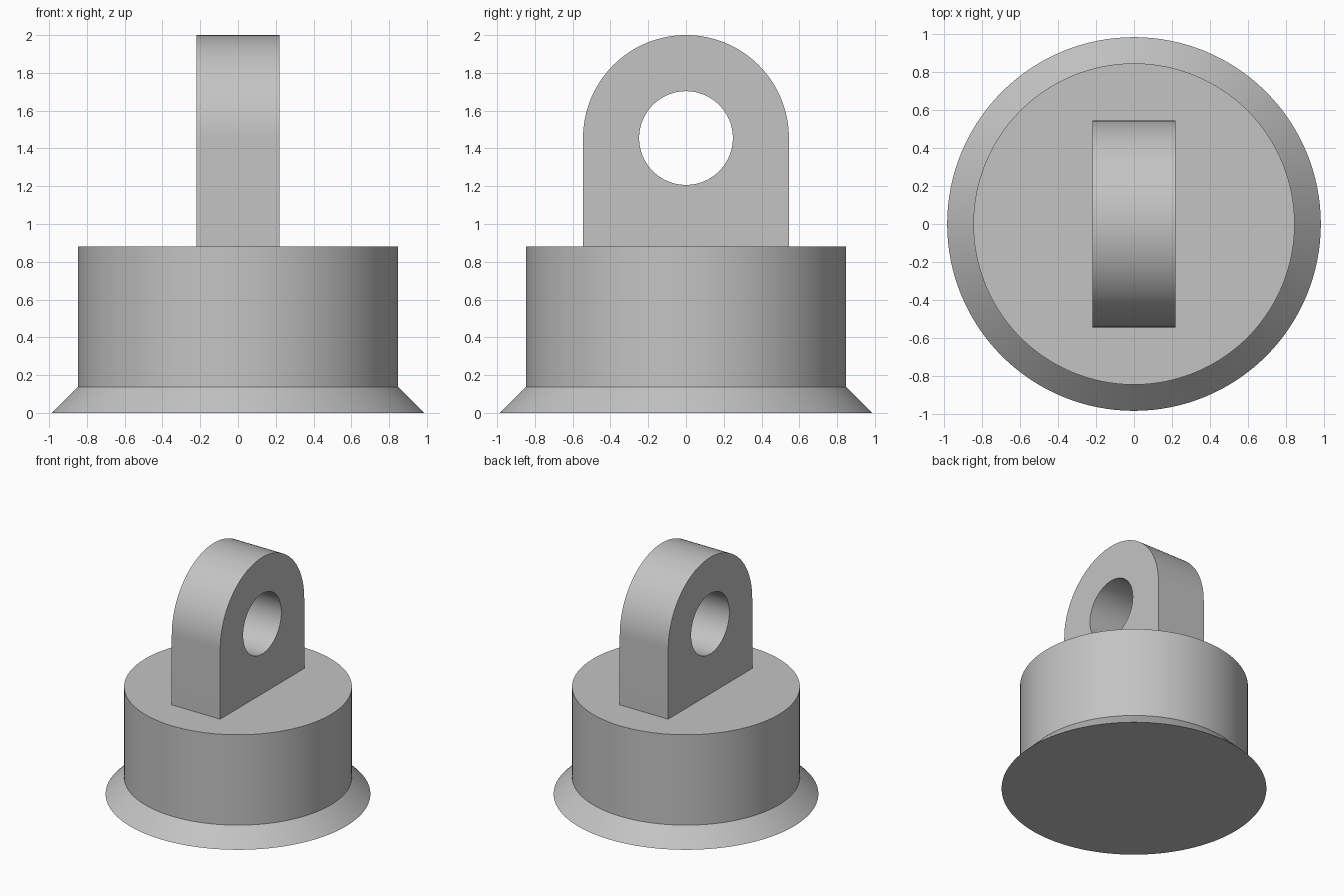
import bpy, bmesh
from math import pi, sin, cos, radians
from mathutils import Matrix

cube = bpy.data.objects.get("Cube")
if cube:
    bpy.data.objects.remove(cube, do_unlink=True)

SEGMENTS = 128
EYE_Z = 1.455       # centre of the eye and of the rounded top
LUG_RADIUS = 0.545
LUG_WIDTH = 0.44
BODY_TOP = 0.88

grey = bpy.data.materials.new("plain grey")
grey.use_nodes = True
grey.diffuse_color = (0.55, 0.55, 0.55, 1)
grey.node_tree.nodes["Principled BSDF"].inputs["Base Color"].default_value = (0.55, 0.55, 0.55, 1)


def add_object(name, bm):
    bmesh.ops.recalc_face_normals(bm, faces=bm.faces)
    mesh = bpy.data.meshes.new(name)
    bm.to_mesh(mesh)
    bm.free()
    mesh.materials.append(grey)
    obj = bpy.data.objects.new(name, mesh)
    bpy.context.collection.objects.link(obj)
    return obj


def select_only(obj):
    bpy.ops.object.select_all(action='DESELECT')
    obj.select_set(True)
    bpy.context.view_layer.objects.active = obj


# Round body with a flared foot, turned from one profile
bm = bmesh.new()
rings = []
for radius, z in [(0.985, 0), (0.847, 0.138), (0.847, BODY_TOP)]:
    rings.append([bm.verts.new((radius * cos(2 * pi * i / SEGMENTS),
                                radius * sin(2 * pi * i / SEGMENTS), z))
                  for i in range(SEGMENTS)])
for low, high in zip(rings, rings[1:]):
    for i in range(SEGMENTS):
        j = (i + 1) % SEGMENTS
        bm.faces.new((low[i], low[j], high[j], high[i]))
bm.faces.new(rings[0][::-1])
bm.faces.new(rings[-1])
body = add_object("flared_body", bm)

# Upright lug: arched outline extruded across x
bm = bmesh.new()
steps = SEGMENTS // 2
outline = [(LUG_RADIUS * cos(pi * i / steps), EYE_Z + LUG_RADIUS * sin(pi * i / steps))
           for i in range(steps + 1)]
outline += [(-LUG_RADIUS, BODY_TOP - 0.01), (LUG_RADIUS, BODY_TOP - 0.01)]
side = bm.faces.new([bm.verts.new((-LUG_WIDTH / 2, y, z)) for y, z in outline])
extruded = bmesh.ops.extrude_face_region(bm, geom=[side], use_keep_orig=True)
bmesh.ops.translate(bm, vec=(LUG_WIDTH, 0, 0),
                    verts=[v for v in extruded["geom"] if isinstance(v, bmesh.types.BMVert)])
lug = add_object("eye_lug", bm)

# Round eye cut through the lug
bm = bmesh.new()
bmesh.ops.create_cone(bm, cap_ends=True, segments=SEGMENTS, radius1=0.248, radius2=0.248, depth=1,
                      matrix=Matrix.Translation((0, 0, EYE_Z)) @ Matrix.Rotation(pi / 2, 4, 'Y'))
cutter = add_object("eye_cutter", bm)
cutter.hide_render = True
cutter.hide_viewport = True
cut = lug.modifiers.new("eye", 'BOOLEAN')
cut.object = cutter
cut.operation = 'DIFFERENCE'
cut.solver = 'EXACT'
select_only(lug)
bpy.ops.object.modifier_apply(modifier=cut.name)
bpy.data.objects.remove(cutter, do_unlink=True)

# Smooth curved walls, crisp rims
for obj in (body, lug):
    select_only(obj)
    bpy.ops.object.shade_smooth_by_angle(angle=radians(30))
